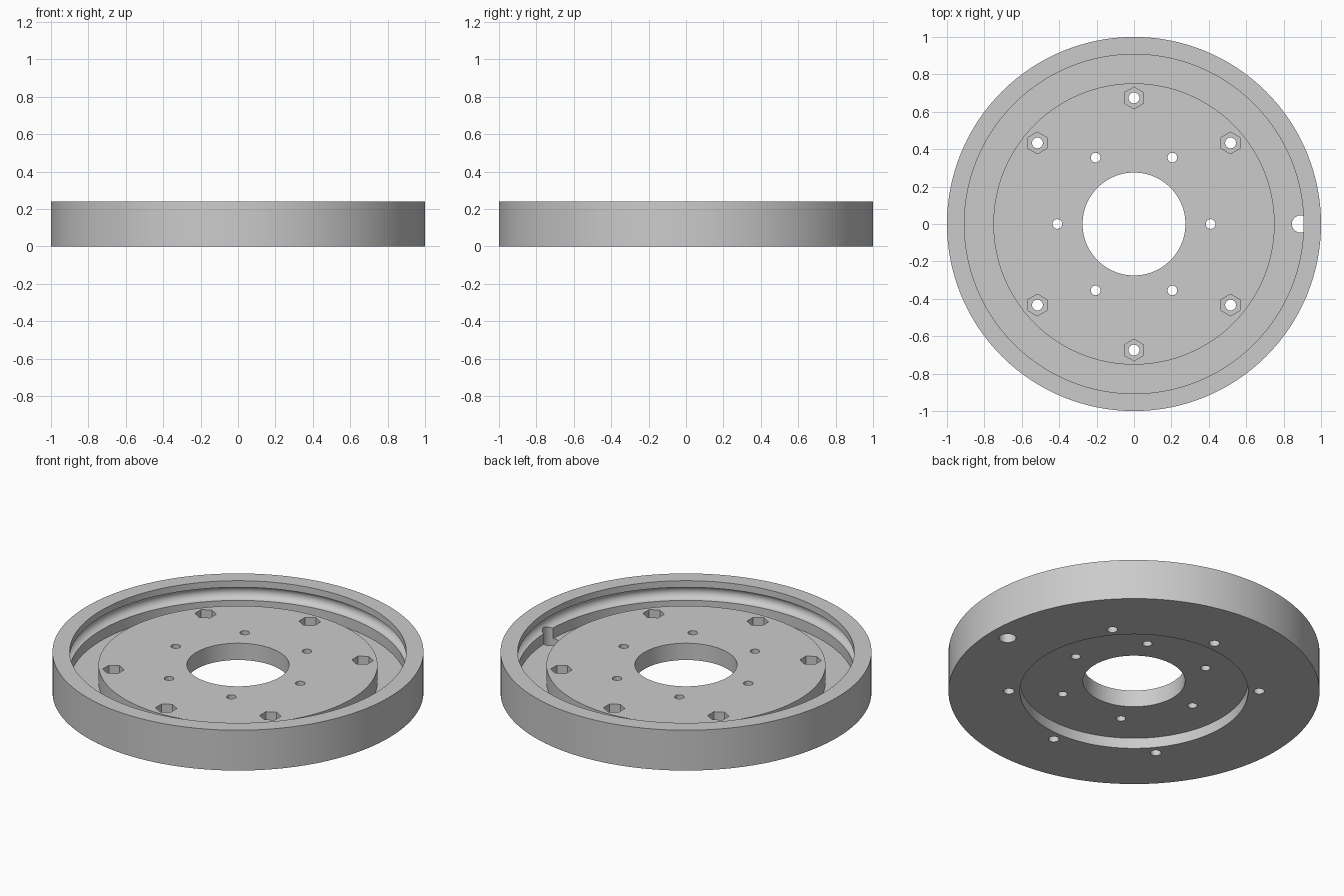
import bpy
import bmesh
from math import cos, sin, pi, radians
from mathutils import Matrix

old = bpy.data.objects.get("Cube")
if old:
    bpy.data.objects.remove(old, do_unlink=True)

HEIGHT, HUB_TOP, RECESS, FLOOR = 0.24, 0.163, 0.063, 0.06
RIM_IN, HUB_R = 0.907, 0.752
GROOVE_Z, GROOVE_R = 0.162, 0.039

grey = bpy.data.materials.new("plain grey")
grey.use_nodes = True
colour = (0.6, 0.6, 0.6, 1)
grey.diffuse_color = colour
grey.node_tree.nodes["Principled BSDF"].inputs["Base Color"].default_value = colour


def add_object(name, bm):
    mesh = bpy.data.meshes.new(name)
    bm.to_mesh(mesh)
    bm.free()
    obj = bpy.data.objects.new(name, mesh)
    bpy.context.collection.objects.link(obj)
    return obj


def revolve(name, profile, steps):
    """Turn a closed (radius, height) outline around the z axis."""
    bm = bmesh.new()
    verts = [bm.verts.new((r, 0, z)) for r, z in profile]
    edges = [bm.edges.new((a, b)) for a, b in zip(verts, verts[1:] + verts[:1])]
    bmesh.ops.spin(bm, geom=verts + edges, cent=(0, 0, 0), axis=(0, 0, 1),
                   angle=2 * pi, steps=steps)
    bmesh.ops.remove_doubles(bm, verts=bm.verts, dist=1e-4)
    bmesh.ops.recalc_face_normals(bm, faces=bm.faces)
    return add_object(name, bm)


def prisms(name, spots, sides, bottom, top, turn=0):
    """Upright prisms at (x, y, radius) spots, used as cutters."""
    bm = bmesh.new()
    for x, y, r in spots:
        place = Matrix.Translation((x, y, (bottom + top) / 2)) @ Matrix.Rotation(turn, 4, 'Z')
        bmesh.ops.create_cone(bm, cap_ends=True, segments=sides, radius1=r,
                              radius2=r, depth=top - bottom, matrix=place)
    obj = add_object(name, bm)
    obj.hide_render = True
    return obj


def ring(radius, angles, size):
    return [(radius * cos(radians(a)), radius * sin(radians(a)), size) for a in angles]


# Plate section: bore, raised hub, channel, rim with a round inner groove, underside recess
groove = [(RIM_IN + GROOVE_R * cos(a), GROOVE_Z + GROOVE_R * sin(a))
          for a in (-pi / 2 + pi * i / 12 for i in range(13))]
section = [(0.275, RECESS), (0.275, HUB_TOP), (HUB_R, HUB_TOP), (HUB_R, FLOOR),
           (RIM_IN, FLOOR)] + groove + [(RIM_IN, HEIGHT), (1, HEIGHT), (1, 0),
                                        (0.615, 0), (0.615, RECESS)]
plate = revolve("wheel_plate", section, 128)

# Bolt holes, inner holes and the cable hole, then hexagonal nut pockets
bolt_angles = (40, 90, 140, 220, 270, 320)
cutters = [
    prisms("round_holes", ring(0.674, bolt_angles, 0.029)
           + ring(0.41, range(0, 360, 60), 0.026), 24, -0.1, 0.3),
    prisms("cable_hole", [(0.89, 0, 0.046)], 32, -0.1, GROOVE_Z),
    prisms("nut_pockets", ring(0.674, bolt_angles, 0.058), 6, 0.093, 0.3,
           0),
]
for cutter in cutters:
    mod = plate.modifiers.new(cutter.name, 'BOOLEAN')
    mod.operation = 'DIFFERENCE'
    mod.solver = 'EXACT'
    mod.object = cutter

# Bake the cuts and drop the cutters
bpy.context.view_layer.update()
cut = plate.evaluated_get(bpy.context.evaluated_depsgraph_get())
baked = bpy.data.meshes.new_from_object(cut)
plate.modifiers.clear()
plate.data = baked
for cutter in cutters:
    bpy.data.objects.remove(cutter, do_unlink=True)
baked.materials.clear()
baked.materials.append(grey)

bpy.ops.object.select_all(action='DESELECT')
plate.select_set(True)
bpy.context.view_layer.objects.active = plate
bpy.ops.object.shade_smooth_by_angle(angle=radians(30))
